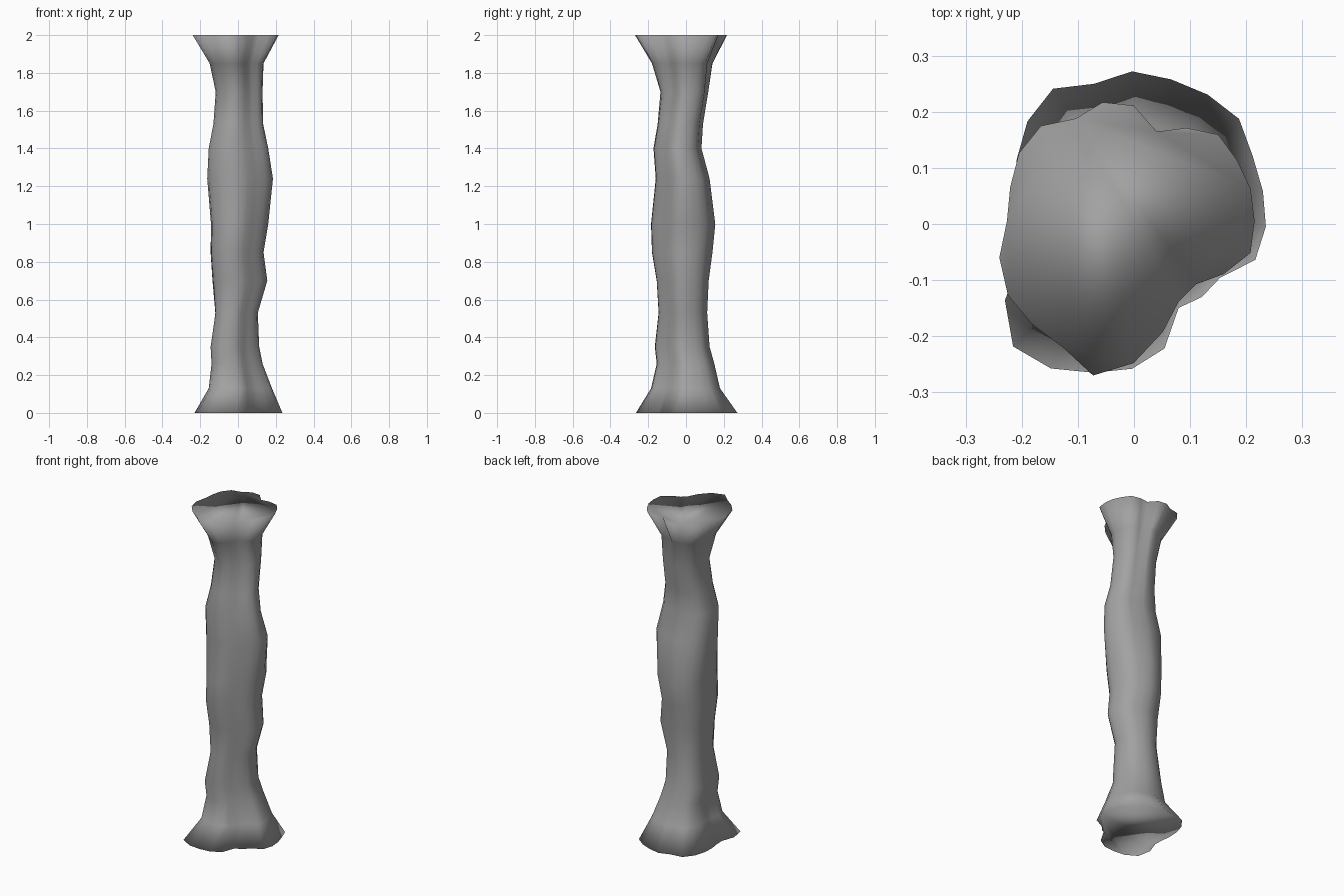
import bpy
import bmesh
from math import cos, sin, tau

default_cube = bpy.data.objects.get("Cube")
if default_cube:
    bpy.data.objects.remove(default_cube, do_unlink=True)

# Stone colour
stone = bpy.data.materials.new("grey stone")
stone.use_nodes = True
stone_colour = (0.36, 0.36, 0.36, 1.0)
stone.diffuse_color = stone_colour
stone.node_tree.nodes["Principled BSDF"].inputs["Base Color"].default_value = stone_colour

# Lobed rim outlines: radius at equal angle steps, counterclockwise from +x
foot_rim = [.237, .24, .247, .268, .268, .268, .273, .26, .28, .262, .236, .215,
            .2, .205, .26, .298, .288, .266, .25, .222, .165, .175, .18, .226]
head_rim = [.215, .215, .212, .212, .186, .16, .2, .213, .205, .233, .235, .227,
            .225, .247, .258, .255, .253, .278, .247, .2, .161, .156, .185, .215]

# Shaft extents: height, left-right range, front-back range
extents = [
    (0, -.23, .235, -.265, .272), (.13, -.155, .18, -.185, .18),
    (.26, -.14, .13, -.155, .15), (.35, -.145, .112, -.165, .125),
    (.53, -.12, .105, -.145, .112), (.7, -.135, .155, -.155, .12),
    (.85, -.145, .135, -.18, .14), (1, -.143, .16, -.185, .155),
    (1.24, -.163, .185, -.16, .125), (1.4, -.155, .16, -.172, .082),
    (1.53, -.13, .133, -.15, .09), (1.7, -.118, .13, -.135, .118),
    (1.85, -.15, .135, -.18, .14), (2, -.24, .215, -.27, .217),
]


def mix(a, b, factor):
    return a + (b - a) * factor


def fit(values, low, high):
    """Stretch a list of coordinates so that it spans low to high."""
    start, end = min(values), max(values)
    return [mix(low, high, (value - start) / (end - start)) for value in values]


def make_ring(bm, height, left, right, front, back):
    """One cross-section: lobed near the ends, rounder along the shaft."""
    blend = height / 2
    roundness = 0.5 * min(1, 3 * min(blend, 1 - blend))
    radii = [mix(a, b, blend) for a, b in zip(foot_rim, head_rim)]
    average = sum(radii) / len(radii)
    radii = [mix(radius, average, roundness) for radius in radii]
    angles = [tau * i / len(radii) for i in range(len(radii))]
    xs = fit([r * cos(a) for r, a in zip(radii, angles)], left, right)
    ys = fit([r * sin(a) for r, a in zip(radii, angles)], front, back)
    return [bm.verts.new((x, y, height)) for x, y in zip(xs, ys)]


# Stack the cross-sections, join them and close both ends
bm = bmesh.new()
rings = [make_ring(bm, *row) for row in extents]
for lower, upper in zip(rings, rings[1:]):
    for i in range(len(lower)):
        j = (i + 1) % len(lower)
        bm.faces.new((lower[i], lower[j], upper[j], upper[i]))
bm.faces.new(list(reversed(rings[0])))
bm.faces.new(rings[-1])
bmesh.ops.recalc_face_normals(bm, faces=bm.faces[:])
for face in bm.faces:
    face.smooth = True

mesh = bpy.data.meshes.new("stone_column")
bm.to_mesh(mesh)
bm.free()
mesh.materials.append(stone)
column = bpy.data.objects.new("stone_column", mesh)
bpy.context.collection.objects.link(column)
